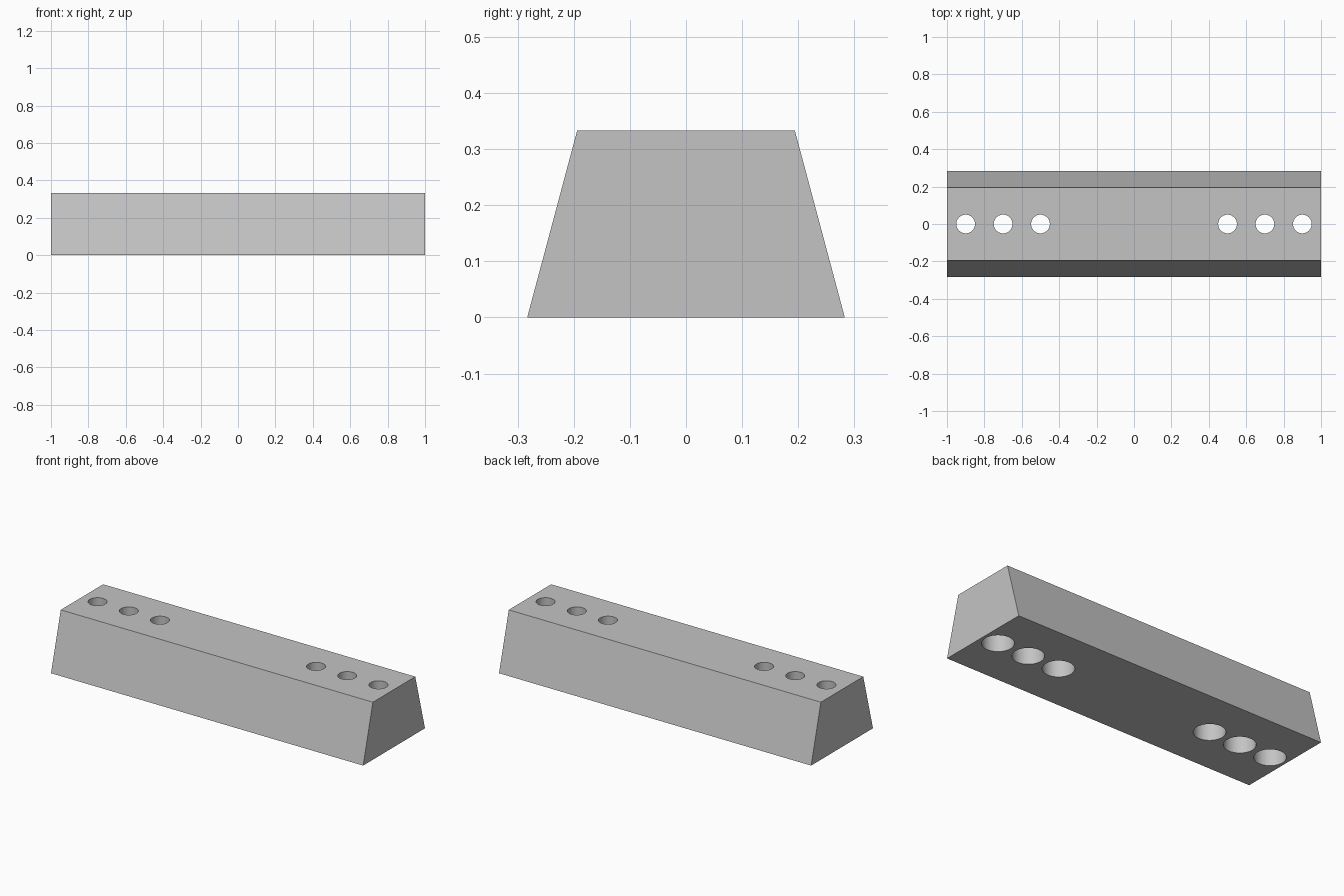
import bpy, bmesh

if "Cube" in bpy.data.objects:
    bpy.data.objects.remove(bpy.data.objects["Cube"])

grey = bpy.data.materials.new("plain grey")
grey.diffuse_color = (0.55, 0.55, 0.55, 1)
grey.use_nodes = True
grey.node_tree.nodes["Principled BSDF"].inputs["Base Color"].default_value = grey.diffuse_color

HEIGHT = 0.333
STEP = 0.17            # height where the wide recess meets the narrow hole


def make_object(name, bm):
    bmesh.ops.recalc_face_normals(bm, faces=bm.faces)
    mesh = bpy.data.meshes.new(name)
    bm.to_mesh(mesh)
    bm.free()
    mesh.materials.append(grey)
    ob = bpy.data.objects.new(name, mesh)
    bpy.context.collection.objects.link(ob)
    return ob


# Tapered bar: trapezoid profile swept along x
bm = bmesh.new()
profile = [(-0.283, 0), (0.283, 0), (0.194, HEIGHT), (-0.194, HEIGHT)]
end = bm.faces.new([bm.verts.new((-1, y, z)) for y, z in profile])
swept = bmesh.ops.extrude_face_region(bm, geom=[end])["geom"]
bmesh.ops.translate(bm, vec=(2, 0, 0),
                    verts=[v for v in swept if isinstance(v, bmesh.types.BMVert)])
bar = make_object("tapered_bar", bm)

# Stepped plugs: wide recess from below, narrow hole through the top
bm = bmesh.new()
for x in (0.5, 0.7, 0.9):
    for side in (-1, 1):
        sections = [(0.083, -0.05), (0.083, STEP), (0.05, STEP), (0.05, HEIGHT + 0.05)]
        rings = []
        for radius, z in sections:
            ring = bmesh.ops.create_circle(bm, radius=radius, segments=48)["verts"]
            bmesh.ops.translate(bm, verts=ring, vec=(side * x, 0, z))
            rings.append(ring)
        for low, high in zip(rings, rings[1:]):
            for i in range(48):
                j = (i + 1) % 48
                bm.faces.new((low[i], low[j], high[j], high[i]))
        bm.faces.new(rings[0][::-1])
        bm.faces.new(rings[-1])
cutter = make_object("hole_cutter", bm)
cutter.hide_render = True
cutter.hide_set(True)

# Cut the screw holes
cut = bar.modifiers.new("screw_holes", 'BOOLEAN')
cut.operation = 'DIFFERENCE'
cut.solver = 'EXACT'
cut.object = cutter
bpy.context.view_layer.objects.active = bar
bar.select_set(True)
bpy.ops.object.modifier_apply(modifier=cut.name)
bpy.data.objects.remove(cutter)
bpy.ops.object.shade_smooth_by_angle()
